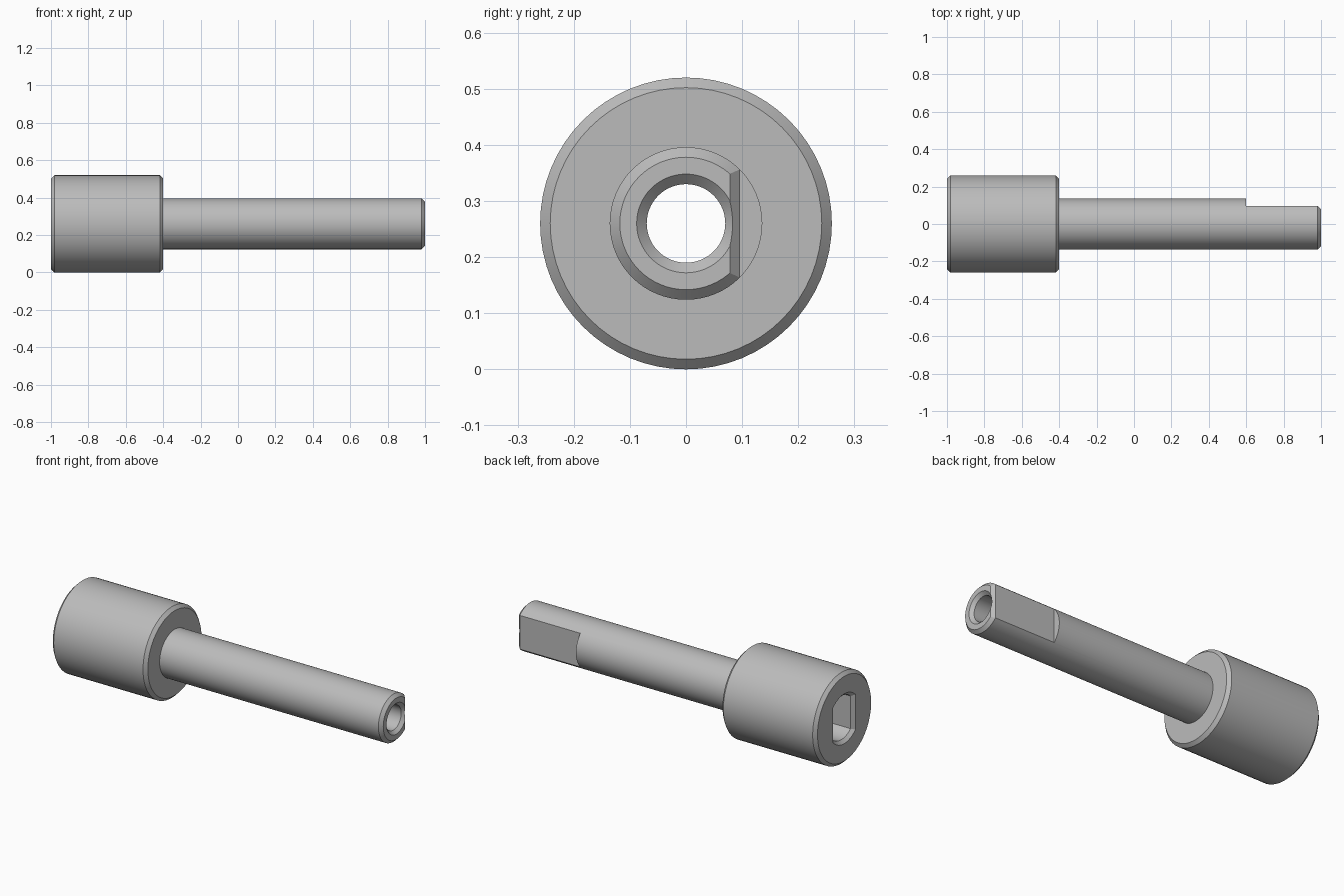
import bpy, bmesh, math
from mathutils import Matrix

cube = bpy.data.objects.get("Cube")
if cube:
    bpy.data.objects.remove(cube, do_unlink=True)

HEAD_R, SHAFT_R, BORE_R = 0.26, 0.136, 0.07
C = 0.018                  # chamfer used on every edge
SHOULDER, FLAT_X, FLAT_Y = -0.4, 0.6, 0.096
SEGMENTS = 64

steel = bpy.data.materials.new("steel_grey")
steel.use_nodes = True
grey = (0.5, 0.5, 0.5, 1)
steel.diffuse_color = grey
steel.node_tree.nodes["Principled BSDF"].inputs["Base Color"].default_value = grey


def make_object(name, bm):
    bmesh.ops.recalc_face_normals(bm, faces=bm.faces)
    mesh = bpy.data.meshes.new(name)
    bm.to_mesh(mesh)
    bm.free()
    mesh.materials.append(steel)
    obj = bpy.data.objects.new(name, mesh)
    obj.location.z = HEAD_R
    bpy.context.collection.objects.link(obj)
    return obj


def skin(name, loops, capped):
    """Join matching point loops with quads; cap the ends or close the ring."""
    bm = bmesh.new()
    rings = [[bm.verts.new(p) for p in loop] for loop in loops]
    pairs = list(zip(rings, rings[1:]))
    if capped:
        bm.faces.new(rings[0])
        bm.faces.new(rings[-1])
    else:
        pairs.append((rings[-1], rings[0]))
    for a, b in pairs:
        for i in range(len(a)):
            j = (i + 1) % len(a)
            bm.faces.new((a[i], a[j], b[j], b[i]))
    return make_object(name, bm)


def double_d(x, radius, half_width, steps=24):
    """Circle cut by two parallel flats facing the y axis."""
    start = math.acos(half_width / radius)
    sweep = math.pi - 2 * start
    points = []
    for side in (0, math.pi):
        for i in range(steps + 1):
            a = side + start + sweep * i / steps
            points.append((x, radius * math.cos(a), radius * math.sin(a)))
    return points


# Turned body: chamfered head, slim shaft and through bore
profile = [(-1, BORE_R), (-1, HEAD_R - C), (C - 1, HEAD_R),
           (SHOULDER - C, HEAD_R), (SHOULDER, HEAD_R - C), (SHOULDER, SHAFT_R),
           (1 - C, SHAFT_R), (1, SHAFT_R - C), (1, BORE_R + C), (1 - C, BORE_R)]
turns = [Matrix.Rotation(math.tau * i / SEGMENTS, 3, "X") for i in range(SEGMENTS)]
body = skin("adapter_body",
            [[tuple(t @ Matrix.Identity(3).col[0] * x + t @ Matrix.Identity(3).col[2] * r)
              for x, r in profile] for t in turns], False)

# Drive flat on the shaft, chamfered at its tip
outline = [(FLAT_X, FLAT_Y), (1 - C, FLAT_Y), (1 + C, FLAT_Y - 2 * C),
           (1 + C, 0.2), (FLAT_X, 0.2)]
flat_cutter = skin("flat_cutter",
                   [[(x, y, z) for x, y in outline] for z in (-0.2, 0.2)], True)

# Two-flat socket in the head, with a chamfered mouth
socket_cutter = skin("socket_cutter",
                     [double_d(-1 - C, 0.142 + C, 0.1 + C),
                      double_d(C - 1, 0.142 - C, 0.1 - C),
                      double_d(-0.6, 0.142 - C, 0.1 - C)], True)

# Cut both features and bake the result
for cutter in (flat_cutter, socket_cutter):
    cutter.hide_render = True
    mod = body.modifiers.new(cutter.name, "BOOLEAN")
    mod.operation = "DIFFERENCE"
    mod.solver = "EXACT"
    mod.object = cutter

bpy.ops.object.select_all(action="DESELECT")
body.select_set(True)
bpy.context.view_layer.objects.active = body
for cutter in (flat_cutter, socket_cutter):
    bpy.ops.object.modifier_apply(modifier=cutter.name)
    bpy.data.objects.remove(cutter, do_unlink=True)
bpy.ops.object.shade_smooth_by_angle(angle=math.radians(25))
